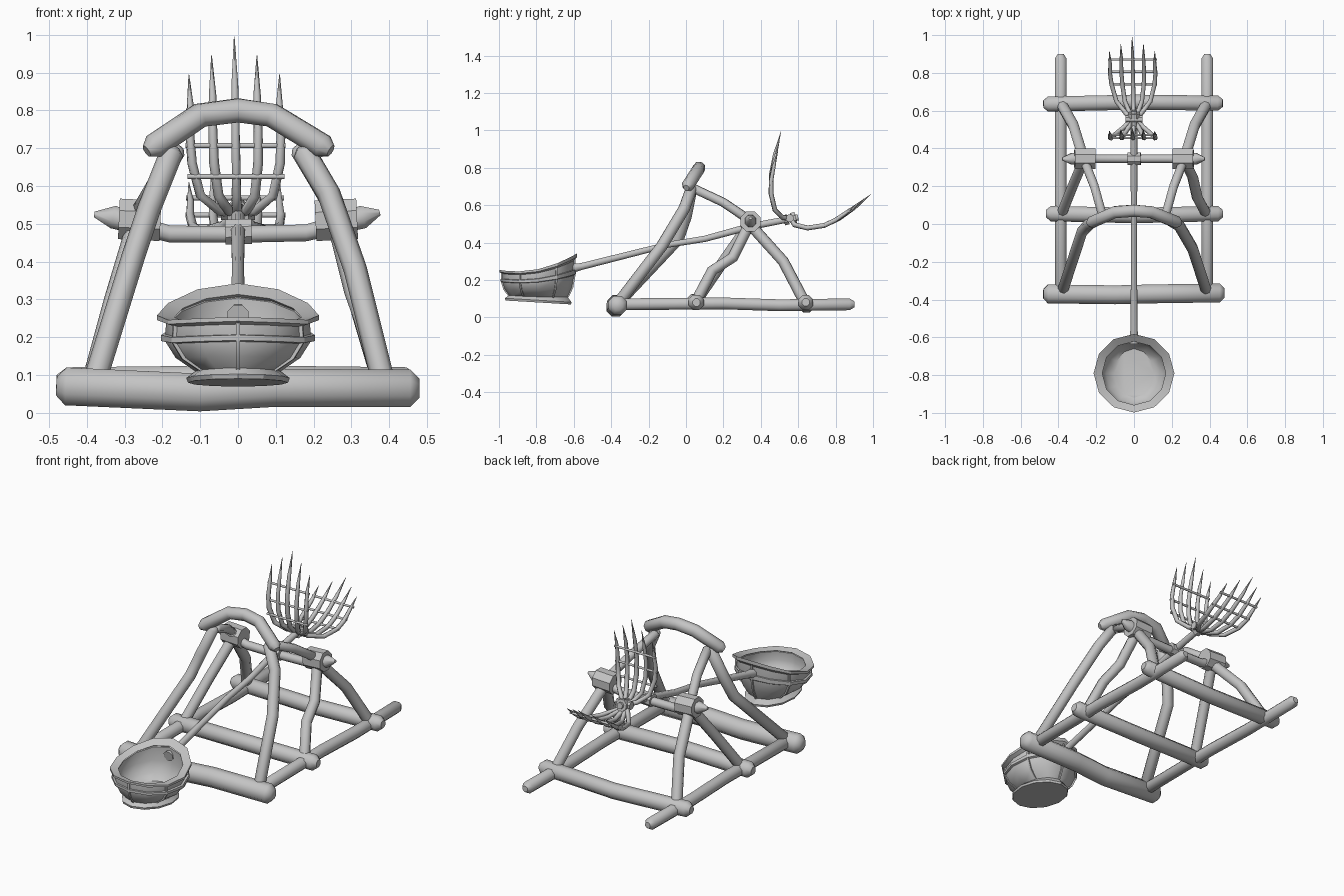
import bpy, bmesh, math
from mathutils import Vector

if "Cube" in bpy.data.objects:
    bpy.data.objects.remove(bpy.data.objects["Cube"])

wood = bpy.data.materials.new("weathered grey")
wood.diffuse_color = (0.55, 0.55, 0.55, 1)
wood.use_nodes = True
wood.node_tree.nodes["Principled BSDF"].inputs["Base Color"].default_value = wood.diffuse_color


def finish(bm, name, angle=50):
    bmesh.ops.recalc_face_normals(bm, faces=bm.faces)
    me = bpy.data.meshes.new(name)
    bm.to_mesh(me)
    bm.free()
    me.materials.append(wood)
    ob = bpy.data.objects.new(name, me)
    bpy.context.collection.objects.link(ob)
    bpy.ops.object.select_all(action='DESELECT')
    ob.select_set(True)
    bpy.context.view_layer.objects.active = ob
    bpy.ops.object.shade_smooth_by_angle(angle=math.radians(angle))
    return ob


def loft(bm, rings, closed=False):
    # joins rings of points with quads, caps the ends
    vs = [[bm.verts.new(p) for p in r] for r in rings]
    n = len(vs[0])
    pairs = list(zip(vs, vs[1:])) + ([(vs[-1], vs[0])] if closed else [])
    for a, b in pairs:
        for i in range(n):
            bm.faces.new((a[i], a[(i + 1) % n], b[(i + 1) % n], b[i]))
    if not closed:
        bm.faces.new(vs[0][::-1])
        bm.faces.new(vs[-1])


def tube(bm, pts, radii, sides=8):
    pts = [Vector(p) for p in pts]
    if not isinstance(radii, (list, tuple)):
        radii = [radii] * len(pts)
    rings, u = [], None
    for i, p in enumerate(pts):
        t = (pts[min(i + 1, len(pts) - 1)] - pts[max(i - 1, 0)]).normalized()
        if u is None:
            u = t.cross(Vector((0, 0, 1)) if abs(t.z) < 0.9 else Vector((0, 1, 0)))
        u = (u - t * u.dot(t)).normalized()
        v = t.cross(u)
        rings.append([p + radii[i] * (u * math.cos(a) + v * math.sin(a))
                      for a in [2 * math.pi * (k + 0.5) / sides for k in range(sides)]])
    loft(bm, rings)


def log(name, pts, r, tip=0.025, sides=8):
    # pole with chamfered ends
    pts = [Vector(p) for p in pts]
    a = pts[0] + (pts[0] - pts[1]).normalized() * tip
    b = pts[-1] + (pts[-1] - pts[-2]).normalized() * tip
    bm = bmesh.new()
    tube(bm, [a] + pts + [b], [r * 0.5] + [r] * len(pts) + [r * 0.5], sides)
    return finish(bm, name)


# ground frame: cross logs and side rails
log("front_cross_log", [(-.455, -.37, .07), (-.1, -.375, .054), (.1, -.37, .066), (.455, -.365, .065)], .054)
log("middle_cross_log", [(-.44, .055, .08), (0, .045, .085), (.445, .055, .08)], .044)
log("rear_cross_log", [(-.455, .635, .08), (0, .645, .065), (.445, .64, .08)], .043)
for s, n in ((-1, "left"), (1, "right")):
    x = .388 * s
    log(n + "_side_rail", [(x, -.37, .07), (x, .2, .075), (x, .5, .065), (x, .875, .07)], .034)

# uprights, slightly different on each side
log("left_front_leg", [(-.38, -.36, .08), (-.275, -.04, .42), (-.235, 0, .54), (-.175, .03, .69)], .031, .015)
log("right_front_leg", [(.385, -.36, .08), (.31, -.13, .38), (.24, -.01, .58), (.175, .03, .69)], .031, .015)
log("left_middle_leg", [(-.265, .34, .5), (-.325, .2, .3), (-.385, .05, .08)], .029, .01)
log("right_middle_leg", [(.265, .34, .5), (.31, .25, .32), (.335, .14, .25), (.385, .05, .08)], .029, .01)
for s, n in ((-1, "left"), (1, "right")):
    log(n + "_rear_leg", [(.265 * s, .34, .5), (.32 * s, .52, .3), (.385 * s, .635, .08)], .03, .01)
    log(n + "_upper_brace", [(.165 * s, .04, .69), (.21 * s, .2, .615), (.265 * s, .34, .52)], .025, .01)
    bm = bmesh.new()
    tube(bm, [(.205 * s, .345, .508), (.315 * s, .345, .513)], .058)
    finish(bm, n + "_axle_collar", 30)

# top arch
log("arch_beam", [(-.222, .01, .705), (-.1, .063, .787), (0, .07, .80), (.09, .063, .787), (.225, .01, .705)], .034)

# axle with pointed ends
bm = bmesh.new()
tube(bm, [(-.38, .345, .525), (-.33, .345, .518), (-.26, .345, .495), (-.18, .345, .473), (0, .345, .472),
          (.18, .345, .476), (.26, .345, .497), (.33, .345, .518), (.375, .345, .53)],
     [.008, .033, .026, .024, .024, .024, .026, .033, .008])
finish(bm, "axle")
bm = bmesh.new()
tube(bm, [(-.034, .345, .478), (.036, .345, .48)], .036)
finish(bm, "centre_collar", 30)

# throwing arm
bm = bmesh.new()
tube(bm, [(0, -.63, .258), (0, -.56, .272), (0, -.1, .388), (0, .1, .42), (0, .34, .485), (0, .6, .535)],
     [.03, .02, .017, .018, .02, .018])
finish(bm, "throwing_arm")
for y, z, r in ((.535, .522, .03), (.575, .53, .034)):
    bm = bmesh.new()
    tube(bm, [(0, y - .012, z - .003), (0, y + .012, z + .003)], r)
    finish(bm, "arm_end_ring", 30)
bm = bmesh.new()
tube(bm, [(-.045, .555, .53), (.045, .555, .53)], .022)
finish(bm, "claw_hinge", 30)

# bucket: oval lofted bowl with a sagging rim
CY = -.79


def rim_z(y):
    t = (y + 1) / .4
    return .25 - .07 * t + .145 * t * t


def oval(rx, ry, f, dz=0.0, cy=CY):
    # f = 0 at the base, 1 at the rim
    pts = []
    for k in range(12):
        a = 2 * math.pi * k / 12 - math.pi / 2
        x, y = rx * math.cos(a), cy + ry * math.sin(a)
        base = .095 - .06 * (y - CY)
        pts.append(Vector((x, y, base + (rim_z(y) - base) * f + dz)))
    return pts


bm = bmesh.new()
loft(bm, [oval(.11, .155, .08), oval(.165, .18, .32), oval(.193, .193, .6), oval(.19, .192, .95),
          oval(.172, .172, .95), oval(.175, .175, .6), oval(.148, .16, .32), oval(.105, .13, .17)])
finish(bm, "bucket_bowl", 35)
bm = bmesh.new()
loft(bm, [oval(.19, .188, .9), oval(.214, .208, .95), oval(.214, .208, 1.03), oval(.168, .168, 1.0)], True)
finish(bm, "bucket_rim", 30)
bm = bmesh.new()
loft(bm, [oval(.188, .19, .58), oval(.203, .201, .6), oval(.203, .201, .7), oval(.188, .19, .72)], True)
finish(bm, "bucket_band", 30)
bm = bmesh.new()
loft(bm, [oval(.132, .175, 0, -.015), oval(.137, .178, 0, -.003), oval(.108, .155, .12)])
finish(bm, "bucket_foot", 30)
for k in range(0, 12, 2):
    path = [oval(rx, ry, f)[k] for rx, ry, f in
            ((.112, .157, .1), (.167, .182, .32), (.195, .195, .6), (.193, .194, .95))]
    bm = bmesh.new()
    tube(bm, path, .007, 4)
    finish(bm, "bucket_rib", 30)

# two combs of curved tines: (y, z, spread) along each tine
upper = [(.56, .53, .1), (.515, .535, .4), (.475, .575, .8), (.455, .66, .97), (.455, .76, 1), (.475, .87, .98), (.508, .995, 1)]
lower = [(.56, .53, .1), (.58, .495, .3), (.65, .478, .75), (.74, .492, .95), (.82, .53, 1), (.9, .585, .98), (.99, .66, 1)]
rad = [.014, .014, .013, .013, .012, .010, .001]
for name, prof in (("upper", upper), ("lower", lower)):
    def spot(i, j):
        # outer tines are shorter
        y, z, w = prof[j]
        q = 1 - .07 * abs(i) * (j / 6)
        y0, z0, _ = prof[3]
        if j > 3:
            q = 1 - .15 * abs(i)
            y, z = y0 + (y - y0) * q, z0 + (z - z0) * q
        return Vector((.06 * i * w - .01 * j / 6, y, z))
    for i in range(-2, 3):
        bm = bmesh.new()
        tube(bm, [spot(i, j) for j in range(7)], rad, 6)
        finish(bm, name + "_claw_tine", 65)
    # cross ties
    for j in (3, 4, 5):
        bm = bmesh.new()
        pts = [spot(i, j) for i in range(-2, 3)]
        m = sum((p.z for p in pts)) / 5, sum((p.y for p in pts)) / 5
        for p in pts:
            p.z, p.y = m[0] - .035, m[1]
            if name == "lower":
                p.z = m[0]
        d = Vector((.012, 0, 0))
        tube(bm, [pts[0] - d] + pts[1:4] + [pts[4] + d], .007, 6)
        finish(bm, name + "_claw_tie", 65)
